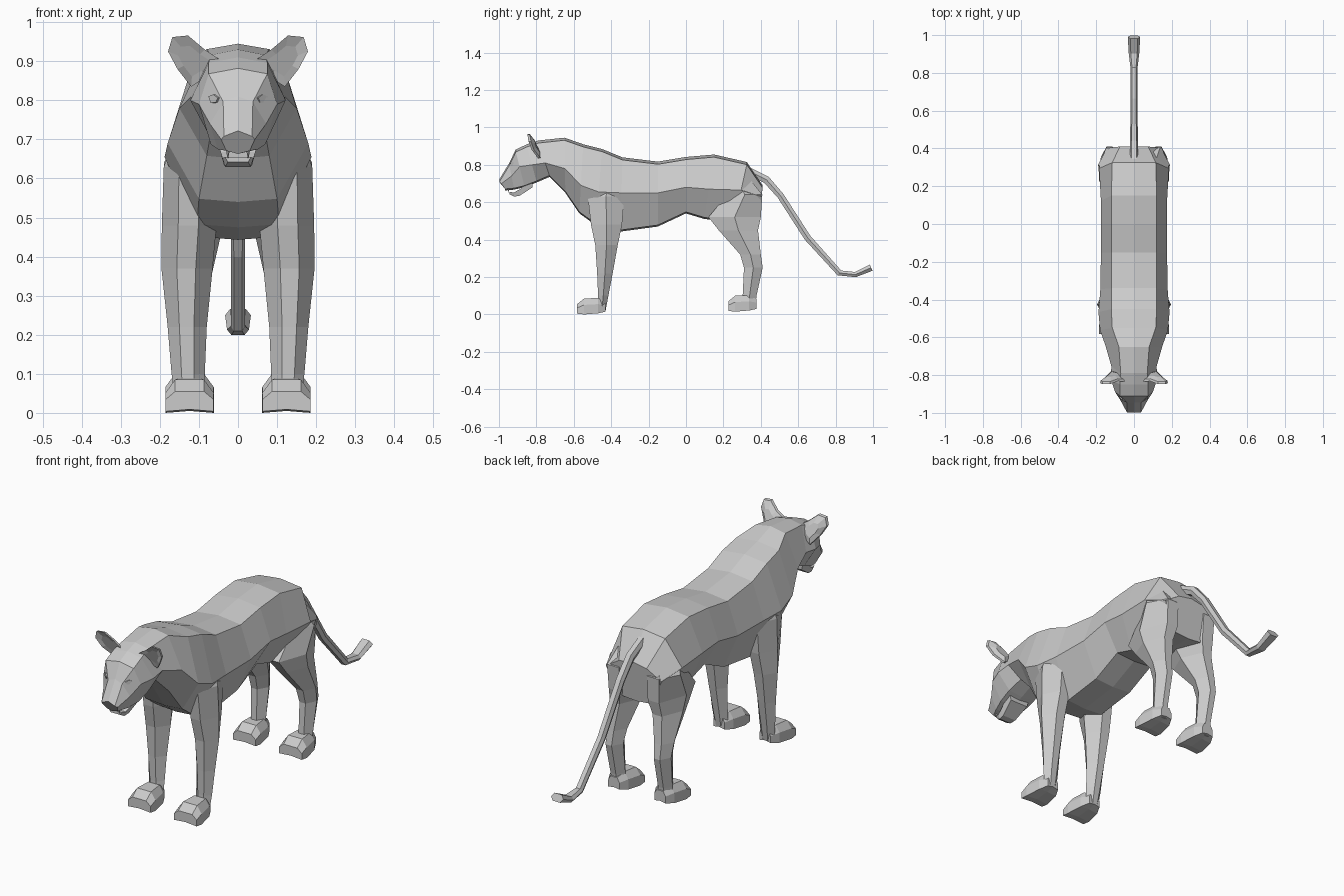
import bpy, bmesh
from mathutils import Vector

grey = bpy.data.materials.new("grey")
grey.diffuse_color = (0.6, 0.6, 0.6, 1)


def loft(name, rings, mirror=False):
    """Skin a list of equal-length closed rings, capped at both ends."""
    bm = bmesh.new()
    vs = [[bm.verts.new(p) for p in r] for r in rings]
    n = len(rings[0])
    for a, b in zip(vs, vs[1:]):
        for i in range(n):
            j = (i + 1) % n
            bm.faces.new((a[i], a[j], b[j], b[i]))
    bm.faces.new(vs[0])
    bm.faces.new(vs[-1])
    bmesh.ops.recalc_face_normals(bm, faces=bm.faces)
    me = bpy.data.meshes.new(name)
    bm.to_mesh(me)
    bm.free()
    me.materials.append(grey)
    ob = bpy.data.objects.new(name, me)
    bpy.context.collection.objects.link(ob)
    if mirror:
        m = ob.modifiers.new("mirror", 'MIRROR')
        m.use_mirror_merge = False
    return ob


def trunk_ring(yt, yb, zt, a, b, zm, c, zb):
    """Symmetric cross-section, top and bottom may lean along y."""
    t = (zt - zm) / (zt - zb)
    ym = yt + (yb - yt) * t
    half = [(a, yt, zt - 0.014), (b, ym, zm), (c, yb, zb + 0.008)]
    return ([(0, yt, zt)] + half + [(0, yb, zb)]
            + [(-x, y, z) for x, y, z in reversed(half)])


# Body from rump to neck: y top, y bottom, z top, back, flank, z flank, belly, z bottom
body = [
    (0.41, 0.385, 0.69, 0.075, 0.15, 0.63, 0.09, 0.49),
    (0.325, 0.26, 0.815, 0.115, 0.185, 0.665, 0.10, 0.495),
    (0.15, 0.10, 0.855, 0.12, 0.175, 0.67, 0.10, 0.51),
    (0.0, 0.0, 0.842, 0.12, 0.175, 0.68, 0.10, 0.54),
    (-0.15, -0.15, 0.817, 0.12, 0.175, 0.65, 0.10, 0.47),
    (-0.34, -0.35, 0.84, 0.12, 0.178, 0.65, 0.10, 0.443),
    (-0.45, -0.48, 0.885, 0.12, 0.188, 0.655, 0.105, 0.475),
    (-0.55, -0.57, 0.91, 0.115, 0.18, 0.69, 0.10, 0.54),
    (-0.65, -0.645, 0.945, 0.08, 0.15, 0.78, 0.08, 0.65),
    (-0.79, -0.73, 0.93, 0.07, 0.12, 0.81, 0.065, 0.735),
]
# Head from neck to muzzle
head = [
    body[-1],
    (-0.85, -0.80, 0.91, 0.075, 0.122, 0.80, 0.075, 0.705),
    (-0.91, -0.865, 0.882, 0.075, 0.10, 0.79, 0.07, 0.68),
    (-0.945, -0.92, 0.81, 0.038, 0.072, 0.74, 0.052, 0.667),
    (-0.998, -0.968, 0.722, 0.036, 0.043, 0.70, 0.03, 0.663),
]
loft("body", [trunk_ring(*r) for r in body])
loft("head", [trunk_ring(*r) for r in head])

# Lower jaw
loft("lower_jaw", [[(-w, y, z1), (w, y, z1), (w * 0.8, y, z0), (-w * 0.8, y, z0)]
                   for y, w, z0, z1 in [(-0.82, 0.06, 0.68, 0.73), (-0.89, 0.045, 0.634, 0.668),
                                        (-0.92, 0.04, 0.63, 0.652), (-0.943, 0.033, 0.642, 0.655)]])

# Upper fangs
loft("fang", [[(0.026 + dx * s, -0.95 + dy * s, z) for dx, dy in [(1, 0), (0, 1), (-1, 0), (0, -1)]]
              for s, z in [(0.005, 0.672), (0.001, 0.652)]], True)

# Eyes: small raised facets
loft("eye", [[(0.058 + dx * s + d, -0.923 + dx * 0.9 * s - d, 0.803 + dz * s)
              for dx, dz in [(1, 0.6), (0, 1), (-1, 0.3), (-0.6, -0.7), (0.5, -0.8)]]
             for s, d in [(0.015, -0.014), (0.012, 0.006)]], True)

# Ears: thin cupped plates reaching in towards the crown
ear_outline = [(0.028, -0.835, 0.892), (0.085, -0.832, 0.93), (0.128, -0.848, 0.966), (0.168, -0.848, 0.962),
               (0.179, -0.842, 0.925), (0.155, -0.825, 0.88), (0.12, -0.79, 0.835), (0.08, -0.80, 0.86)]
centre = Vector((0.115, -0.812, 0.90))
loft("ear", [[centre.lerp(Vector(p), s) + Vector((0, dy, 0)) for p in ear_outline]
             for s, dy in [(0.6, 0.0), (1, 0), (0.96, 0.012), (0.5, 0.02)]], True)


def leg_ring(z, yf, yb, xi, xo):
    """Six-sided leg section with narrow front and back faces."""
    w, ym = xo - xi, (yf + yb) / 2
    return [(xi, ym, z), (xi + 0.33 * w, yf, z), (xi + 0.7 * w, yf, z),
            (xo, ym, z), (xi + 0.7 * w, yb, z), (xi + 0.33 * w, yb, z)]


# Legs from top to heel: z, y front, y back, x inner, x outer
front = [(0.76, -0.47, -0.35, 0.06, 0.145), (0.63, -0.525, -0.33, 0.06, 0.190),
         (0.48, -0.508, -0.342, 0.055, 0.195), (0.37, -0.485, -0.365, 0.065, 0.196),
         (0.22, -0.475, -0.392, 0.08, 0.18), (0.10, -0.47, -0.415, 0.085, 0.17),
         (0.02, -0.47, -0.43, 0.09, 0.16)]
hind = [(0.75, 0.22, 0.32, 0.05, 0.135), (0.64, 0.22, 0.408, 0.02, 0.190),
        (0.52, 0.12, 0.40, 0.02, 0.185), (0.45, 0.175, 0.385, 0.045, 0.18),
        (0.32, 0.29, 0.40, 0.075, 0.178), (0.25, 0.31, 0.41, 0.085, 0.172),
        (0.10, 0.303, 0.377, 0.088, 0.165), (0.03, 0.30, 0.368, 0.09, 0.16)]
loft("front_leg", [leg_ring(*r) for r in front], True)
loft("hind_leg", [leg_ring(*r) for r in hind], True)


# Paws: y, half width, z bottom, z top
def paw(name, dy, dz):
    rows = [(-0.43, 0.03, 0.015, 0.07), (-0.47, 0.05, 0.006, 0.088),
            (-0.545, 0.062, 0.0, 0.085), (-0.582, 0.061, 0.004, 0.055)]
    loft(name, [[(0.124 + x * w, y + dy, z + dz) for x, z in
                 [(-1, z0), (0, z0 + 0.005), (1, z0), (1, z0 + 0.6 * (z1 - z0)), (0.6, z1), (-0.6, z1),
                  (-1, z0 + 0.6 * (z1 - z0))]] for y, w, z0, z1 in rows], True)


paw("front_paw", 0, 0)
paw("hind_paw", 0.808, 0.015)

# Tail: y, z, half width, half thickness
tail = [(0.33, 0.77, 0.02, 0.02), (0.43, 0.72, 0.02, 0.02), (0.505, 0.635, 0.02, 0.018),
        (0.65, 0.41, 0.018, 0.018), (0.82, 0.222, 0.018, 0.016), (0.905, 0.213, 0.028, 0.014),
        (0.99, 0.25, 0.033, 0.018)]
rings = []
for i, (y, z, w, h) in enumerate(tail):
    a, b = tail[max(i - 1, 0)], tail[min(i + 1, len(tail) - 1)]
    d = Vector((0, b[0] - a[0], b[1] - a[1])).normalized()
    n = Vector((0, -d.z, d.y))
    c = Vector((0, y, z))
    rings.append([c + Vector((x * w, 0, 0)) + n * h * s
                  for x, s in [(-0.6, 1), (0.6, 1), (1, 0), (0.6, -1), (-0.6, -1), (-1, 0)]])
loft("tail", rings)
